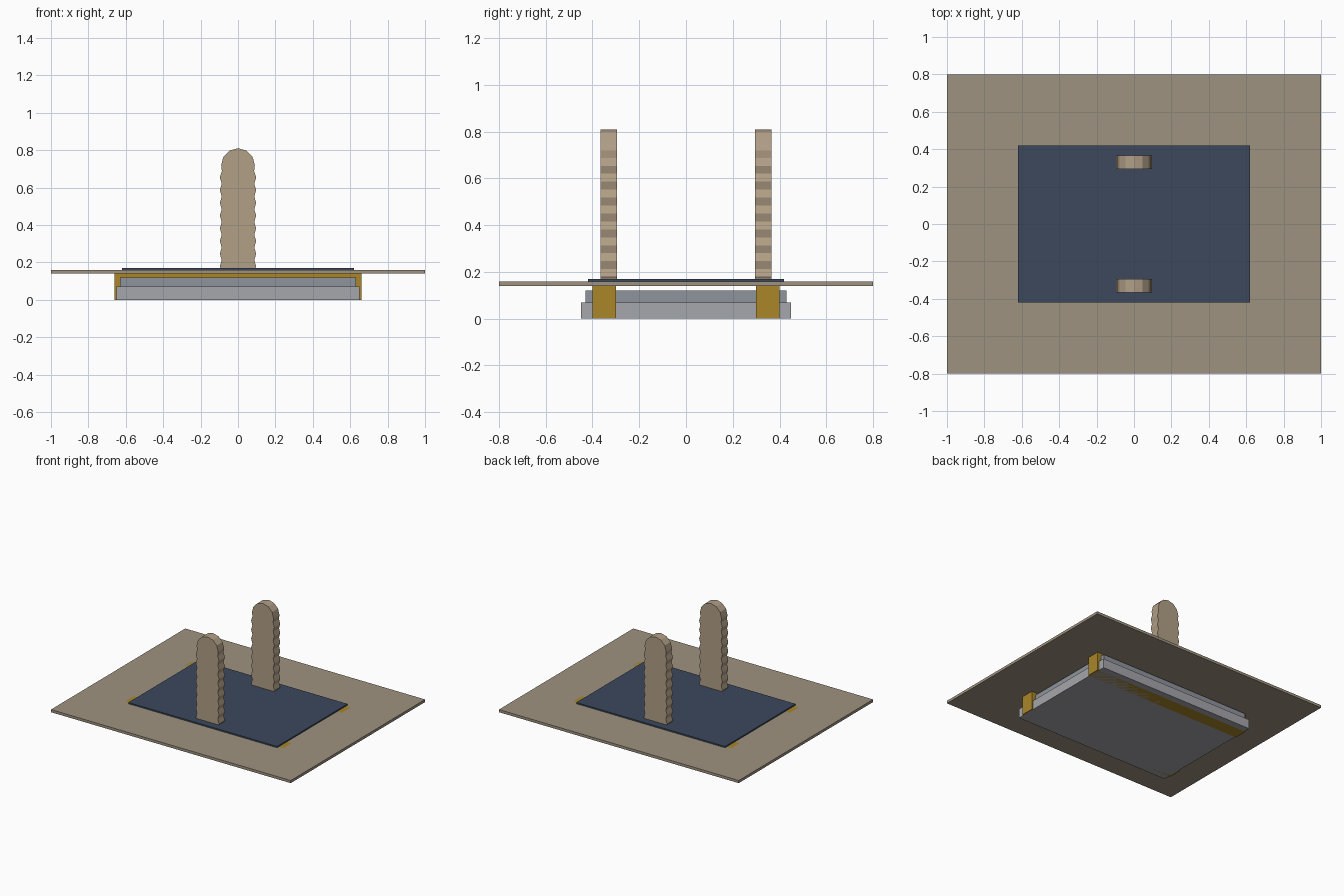
import bpy, bmesh, math

if "Cube" in bpy.data.objects:
    bpy.data.objects.remove(bpy.data.objects["Cube"])


def material(name, rgb):
    m = bpy.data.materials.new(name)
    m.diffuse_color = (*rgb, 1)
    m.use_nodes = True
    m.node_tree.nodes["Principled BSDF"].inputs["Base Color"].default_value = m.diffuse_color
    return m


taupe = material("taupe", (0.342, 0.291, 0.217))
tan = material("tan", (0.445, 0.35, 0.242))
navy = material("navy", (0.045, 0.065, 0.108))
gold = material("gold", (0.40, 0.238, 0.022))
light_grey = material("light_grey", (0.38, 0.385, 0.41))
mid_grey = material("mid_grey", (0.272, 0.292, 0.334))


def prism(name, profile, y0, y1, mat):
    """Extrude an x/z outline along y."""
    bm = bmesh.new()
    face = bm.faces.new([bm.verts.new((x, y0, z)) for x, z in profile])
    ext = bmesh.ops.extrude_face_region(bm, geom=[face])
    verts = [g for g in ext["geom"] if isinstance(g, bmesh.types.BMVert)]
    bmesh.ops.translate(bm, verts=verts, vec=(0, y1 - y0, 0))
    bmesh.ops.recalc_face_normals(bm, faces=bm.faces)
    mesh = bpy.data.meshes.new(name)
    bm.to_mesh(mesh)
    bm.free()
    mesh.materials.append(mat)
    obj = bpy.data.objects.new(name, mesh)
    bpy.context.collection.objects.link(obj)
    return obj


def box(name, half_x, y0, y1, z0, z1, mat):
    outline = [(-half_x, z0), (half_x, z0), (half_x, z1), (-half_x, z1)]
    return prism(name, outline, y0, y1, mat)


# Stepped base, broad plate and inset panel
box("base_slab", 0.65, -0.45, 0.45, 0, 0.07, light_grey)
box("base_step", 0.63, -0.43, 0.43, 0.07, 0.12, mid_grey)
box("wide_plate", 1.0, -0.8, 0.8, 0.14, 0.16, taupe)
box("inset_panel", 0.62, -0.42, 0.42, 0.16, 0.17, navy)

# Upright outline: ridged side climbing to a round top
pitch = 0.068
side = [(0.09, 0.16), (0.097, 0.178)]
for k in range(7):
    side.append((0.087, 0.212 + pitch * k))
    side.append((0.097, 0.246 + pitch * k))
side.append((0.086, 0.688))
for i in range(3):
    a = math.radians(30 * i)
    side.append((0.09 * math.cos(a), 0.72 + 0.09 * math.sin(a)))
outline = side + [(0, 0.81)] + [(-x, z) for x, z in reversed(side)]

# Front and back straps and ridged uprights
for label, s in (("front", -1), ("back", 1)):
    box(label + "_strap", 0.66, s * 0.30, s * 0.40, 0, 0.16, gold)
    prism(label + "_upright", outline, s * 0.295, s * 0.365, tan)
